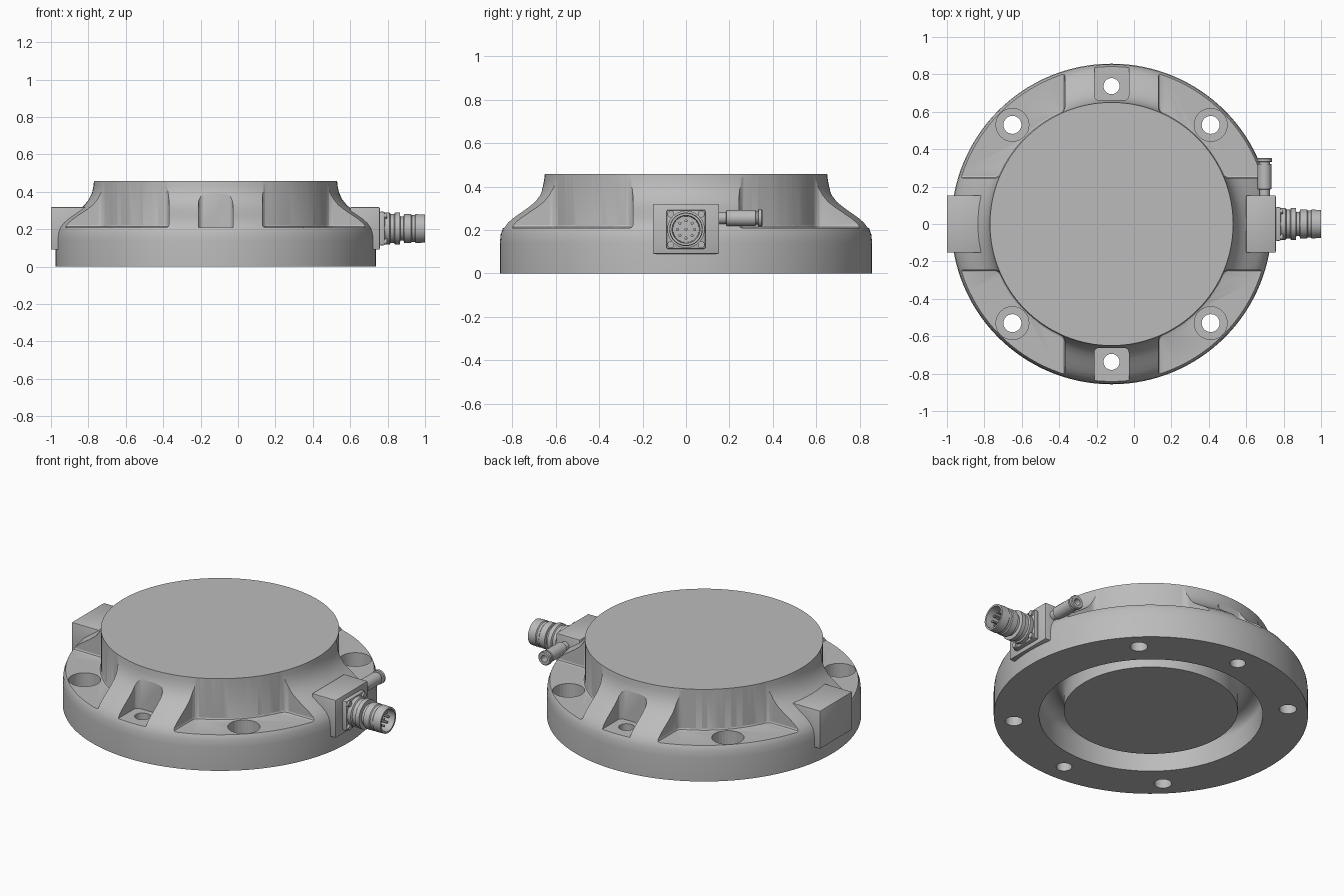
import bpy, bmesh
from math import sin, cos, pi, radians, asin, acos
from mathutils import Matrix, Vector

cube = bpy.data.objects.get("Cube")
if cube:
    bpy.data.objects.remove(cube, do_unlink=True)

metal = bpy.data.materials.new("cast grey")
metal.use_nodes = True
GREY = (0.5, 0.5, 0.5, 1)
metal.diffuse_color = GREY
metal.node_tree.nodes["Principled BSDF"].inputs["Base Color"].default_value = GREY

CX = -0.12           # axis of the housing
R_TOP, FLOOR = 0.65, 0.21


def finish(name, bm, smooth=30):
    bmesh.ops.recalc_face_normals(bm, faces=bm.faces)
    mesh = bpy.data.meshes.new(name)
    bm.to_mesh(mesh)
    bm.free()
    mesh.materials.append(metal)
    ob = bpy.data.objects.new(name, mesh)
    bpy.context.collection.objects.link(ob)
    if smooth:
        shade(ob, smooth)
    return ob


def shade(ob, angle=30):
    bpy.ops.object.select_all(action='DESELECT')
    ob.select_set(True)
    bpy.context.view_layer.objects.active = ob
    bpy.ops.object.shade_smooth_by_angle(angle=radians(angle))


def lathe(bm, profile, matrix=Matrix(), n=32):
    """Revolve (radius, height) points that start and end on the axis."""
    rings = []
    for r, h in profile:
        if r == 0:
            rings.append([bm.verts.new(matrix @ Vector((0, 0, h)))] * n)
        else:
            rings.append([bm.verts.new(matrix @ Vector((r * cos(2 * pi * i / n), r * sin(2 * pi * i / n), h)))
                          for i in range(n)])
    for a, b in zip(rings, rings[1:]):
        for i in range(n):
            j = (i + 1) % n
            bm.faces.new(list(dict.fromkeys((a[i], a[j], b[j], b[i]))))


def prism(bm, outline, z0, z1):
    """Extrude a flat outline; returns bottom and top vertices."""
    low = [bm.verts.new((x, y, z0)) for x, y in outline]
    high = [bm.verts.new((x, y, z1)) for x, y in outline]
    n = len(low)
    bm.faces.new(low[::-1])
    bm.faces.new(high)
    for i in range(n):
        j = (i + 1) % n
        bm.faces.new((low[i], low[j], high[j], high[i]))
    return low, high


def box(name, lo, hi, bevel=0.0):
    bm = bmesh.new()
    prism(bm, [(lo[0], lo[1]), (hi[0], lo[1]), (hi[0], hi[1]), (lo[0], hi[1])], lo[2], hi[2])
    if bevel:
        bmesh.ops.bevel(bm, geom=bm.edges[:], offset=bevel, segments=2, profile=0.5, affect='EDGES')
    return finish(name, bm)


def cut(ob, cutter):
    mod = ob.modifiers.new("cut", 'BOOLEAN')
    mod.operation, mod.solver, mod.object = 'DIFFERENCE', 'EXACT', cutter
    deps = bpy.context.evaluated_depsgraph_get()
    mesh = bpy.data.meshes.new_from_object(ob.evaluated_get(deps))
    ob.modifiers.clear()
    ob.data = mesh
    bpy.data.objects.remove(cutter, do_unlink=True)


# Housing: flared body with a rounded ring groove underneath
bm = bmesh.new()
groove = [(0.542 + 0.068 * cos(a), 0.12 + 0.06 * sin(a)) for a in [pi * k / 12 for k in range(12, -1, -1)]]
lathe(bm, [(0, 0.03), (0.474, 0.03)] + groove
      + [(0.61, 0), (0.857, 0), (0.857, 0.14), (0.853, 0.18), (0.843, 0.208), (0.825, 0.233),
         (0.8, 0.255), (0.765, 0.28), (0.73, 0.305), (0.7, 0.33), (0.677, 0.36), (0.66, 0.395),
         (0.653, 0.43), (R_TOP, 0.458), (0, 0.458)], n=128)
housing = finish("housing", bm)

# Four corner pockets around the raised drum
bm = bmesh.new()
WX, WY = 0.25, 0.245
a0, a1 = asin(WY / R_TOP), acos(WX / R_TOP)
for sx in (1, -1):
    for sy in (1, -1):
        part = bmesh.new()
        arc = [(R_TOP * cos(a0 + (a1 - a0) * k / 16), R_TOP * sin(a0 + (a1 - a0) * k / 16)) for k in range(17)]
        outline = arc + [(WX, 1), (1, 1), (1, WY)]
        low, high = prism(part, [(sx * x, sy * y) for x, y in outline], FLOOR, 0.6)
        bmesh.ops.recalc_face_normals(part, faces=part.faces)
        corners = [part.edges.get((low[k], high[k])) for k in (0, 16)]
        bmesh.ops.bevel(part, geom=corners, offset=0.025, segments=4, profile=0.5, affect='EDGES')
        rim = [e for e in part.edges if all(v.co.z < FLOOR + 0.001 for v in e.verts)
               and not all(max(abs(v.co.x), abs(v.co.y)) > 0.99 for v in e.verts)]
        bmesh.ops.bevel(part, geom=rim, offset=0.012, segments=2, profile=0.5, affect='EDGES')
        temp = bpy.data.meshes.new("temp")
        part.to_mesh(temp)
        part.free()
        bm.from_mesh(temp)
        bpy.data.meshes.remove(temp)
cut(housing, finish("pocket_cutter", bm, 0))

# Narrow notches at front and back
bm = bmesh.new()
for s in (1, -1):
    low, high = prism(bm, [(-0.092, s * 0.662), (0.092, s * 0.662), (0.092, s), (-0.092, s)], FLOOR, 0.6)
    bmesh.ops.bevel(bm, geom=[bm.edges.get((low[k], high[k])) for k in (0, 1)],
                    offset=0.025, segments=4, profile=0.5, affect='EDGES')
cut(housing, finish("notch_cutter", bm, 0))

# Six bolt holes, the diagonal ones counterbored
bm = bmesh.new()
for x in (1, -1):
    for y in (1, -1):
        lathe(bm, [(0, -0.1), (0.048, -0.1), (0.048, 0.12), (0.088, 0.12), (0.088, 0.5), (0, 0.5)],
              Matrix.Translation((0.53 * x, 0.53 * y, 0)))
for y in (1, -1):
    lathe(bm, [(0, -0.1), (0.043, -0.1), (0.043, 0.5), (0, 0.5)], Matrix.Translation((0, 0.737 * y, 0)))
cut(housing, finish("hole_cutter", bm, 0))
housing.location.x = CX
shade(housing)

# Side blocks
box("right_block", (-1, -0.153, 0.09), (-0.8, 0.153, 0.318), 0.004)
box("left_block", (0.6, -0.153, 0.09), (0.758, 0.153, 0.318), 0.006)

# Main connector pointing to +x
CZ = 0.203
along_x = Matrix.Translation((0, 0, CZ)) @ Matrix.Rotation(pi / 2, 4, 'Y')
box("connector_flange", (0.755, -0.09, CZ - 0.09), (0.785, 0.09, CZ + 0.09), 0.008)
bm = bmesh.new()
lathe(bm, [(0, 0.78), (0.082, 0.78), (0.086, 0.79), (0.086, 0.81), (0.078, 0.815), (0.078, 0.835),
           (0.086, 0.84), (0.086, 0.865), (0.064, 0.868), (0.064, 0.885), (0.077, 0.888), (0.077, 0.925),
           (0.072, 0.93), (0.072, 0.945), (0.077, 0.95), (0.075, 1.0), (0.064, 1.0), (0.06, 0.9), (0, 0.9)],
      along_x, 40)
finish("connector_shell", bm)

# Contact pins and flange screws
bm = bmesh.new()
spots = [(0, 0)] + [(0.04 * cos(k * pi / 4), 0.04 * sin(k * pi / 4)) for k in range(8)]
for y, z in spots:
    lathe(bm, [(0, 0.895), (0.007, 0.895), (0.007, 0.975), (0, 0.98)], Matrix.Translation((0, y, z)) @ along_x, 10)
finish("connector_pins", bm)
bm = bmesh.new()
for y in (1, -1):
    for z in (1, -1):
        lathe(bm, [(0, 0.78), (0.016, 0.78), (0.016, 0.797), (0, 0.797)],
              Matrix.Translation((0, 0.07 * y, 0.07 * z)) @ along_x, 16)
finish("flange_screws", bm)

# Small side fitting pointing to +y
bm = bmesh.new()
along_y = Matrix.Translation((0.698, 0, 0.255)) @ Matrix.Rotation(-pi / 2, 4, 'X')
lathe(bm, [(0, 0.14), (0.028, 0.14), (0.028, 0.185), (0.037, 0.187), (0.037, 0.32), (0.03, 0.322),
           (0.03, 0.332), (0.041, 0.333), (0.041, 0.348), (0.036, 0.352), (0.02, 0.352), (0.02, 0.3), (0, 0.3)],
      along_y, 32)
finish("air_fitting", bm)
